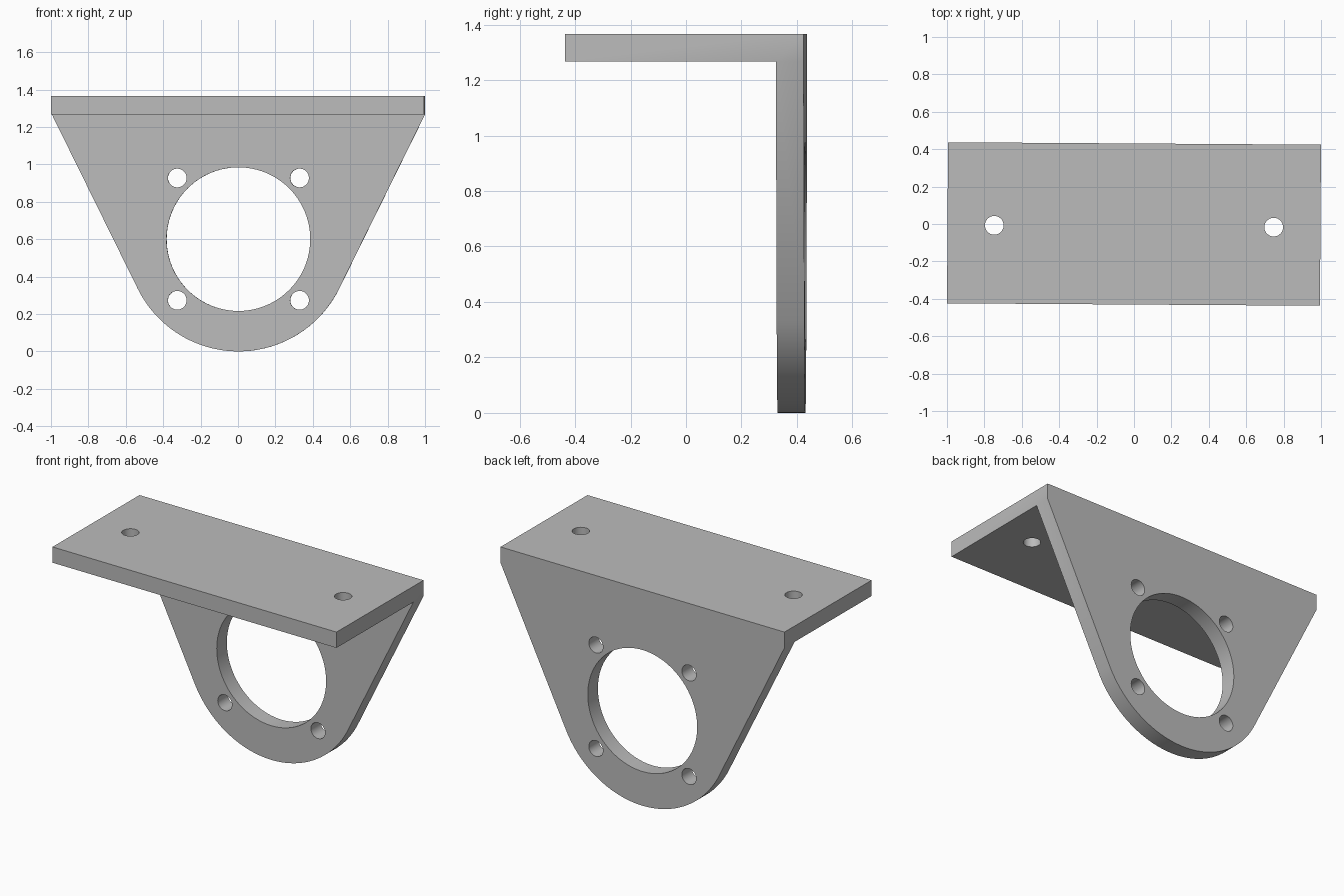
import bpy, bmesh
from math import acos, atan2, cos, sin, hypot, pi
from mathutils import Matrix

cube = bpy.data.objects.get("Cube")
if cube:
    bpy.data.objects.remove(cube, do_unlink=True)

HALF_W, HALF_D, THICK = 0.997, 0.4305, 0.1
TOP, RADIUS = 1.366, 0.6        # overall height, rounded lower end
BORE, HOLE, PITCH = 0.384, 0.05, 0.327
UNDER = TOP - THICK

grey = bpy.data.materials.new("plain grey")
grey.diffuse_color = (0.5, 0.5, 0.5, 1)
grey.use_nodes = True
grey.node_tree.nodes["Principled BSDF"].inputs["Base Color"].default_value = (0.5, 0.5, 0.5, 1)


def prism(name, points, offset):
    """Extrude a closed 3D outline along an offset."""
    bm = bmesh.new()
    face = bm.faces.new([bm.verts.new(p) for p in points])
    ext = bmesh.ops.extrude_face_region(bm, geom=[face])
    verts = [g for g in ext["geom"] if isinstance(g, bmesh.types.BMVert)]
    bmesh.ops.translate(bm, verts=verts, vec=offset)
    bmesh.ops.recalc_face_normals(bm, faces=bm.faces)
    return finish(name, bm)


def drill(name, radius, location, axis, sides):
    """Cylinder used to cut a round hole."""
    bm = bmesh.new()
    turn = Matrix.Rotation(pi / 2, 4, "X") if axis == "Y" else Matrix()
    bmesh.ops.create_cone(bm, cap_ends=True, segments=sides, radius1=radius,
                          radius2=radius, depth=THICK * 3,
                          matrix=Matrix.Translation(location) @ turn)
    return finish(name, bm)


def finish(name, bm):
    mesh = bpy.data.meshes.new(name)
    bm.to_mesh(mesh)
    bm.free()
    mesh.materials.append(grey)
    obj = bpy.data.objects.new(name, mesh)
    bpy.context.collection.objects.link(obj)
    return obj


def combine(target, cutter, operation):
    """Apply a boolean and discard the cutter."""
    cutter.hide_render = True
    mod = target.modifiers.new(operation, "BOOLEAN")
    mod.operation, mod.object, mod.solver = operation, cutter, "EXACT"
    bpy.context.view_layer.objects.active = target
    bpy.ops.object.modifier_apply(modifier=mod.name)
    bpy.data.objects.remove(cutter, do_unlink=True)


# L-shaped section: top shelf and rear face plate
inner = HALF_D - THICK
section = [(-HALF_D, UNDER), (inner, UNDER), (inner, -0.1),
           (HALF_D, -0.1), (HALF_D, TOP), (-HALF_D, TOP)]
bracket = prism("mounting_bracket", [(-1.2, y, z) for y, z in section], (2.4, 0, 0))

# Front silhouette: straight sides tangent to a round lower end
rise = UNDER - RADIUS
start = atan2(rise, HALF_W) - acos(RADIUS / hypot(HALF_W, rise))
STEPS = 64
sweep = [start + (-pi - 2 * start) * i / STEPS for i in range(STEPS + 1)]
outline = [(HALF_W, TOP + 0.2), (HALF_W, UNDER)]
outline += [(RADIUS * cos(a), RADIUS + RADIUS * sin(a)) for a in sweep]
outline += [(-HALF_W, UNDER), (-HALF_W, TOP + 0.2)]
combine(bracket, prism("silhouette_cutter", [(x, -1, z) for x, z in outline], (0, 2, 0)),
        "INTERSECT")

# Large bore and its four screw holes
middle = HALF_D - THICK / 2
combine(bracket, drill("bore_cutter", BORE, (0, middle, RADIUS), "Y", 96), "DIFFERENCE")
for sx in (-1, 1):
    for sz in (-1, 1):
        spot = (sx * PITCH, middle, RADIUS + sz * PITCH)
        combine(bracket, drill("screw_cutter", HOLE, spot, "Y", 40), "DIFFERENCE")
    # Shelf mounting hole
    spot = (sx * 0.747, -0.012, TOP - THICK / 2)
    combine(bracket, drill("shelf_cutter", HOLE, spot, "Z", 40), "DIFFERENCE")

# Slight turn about the vertical axis
bracket.data.transform(Matrix.Rotation(-0.0065, 4, "Z"))

bpy.ops.object.select_all(action="DESELECT")
bracket.select_set(True)
bpy.context.view_layer.objects.active = bracket
bpy.ops.object.shade_smooth_by_angle(angle=0.5)
